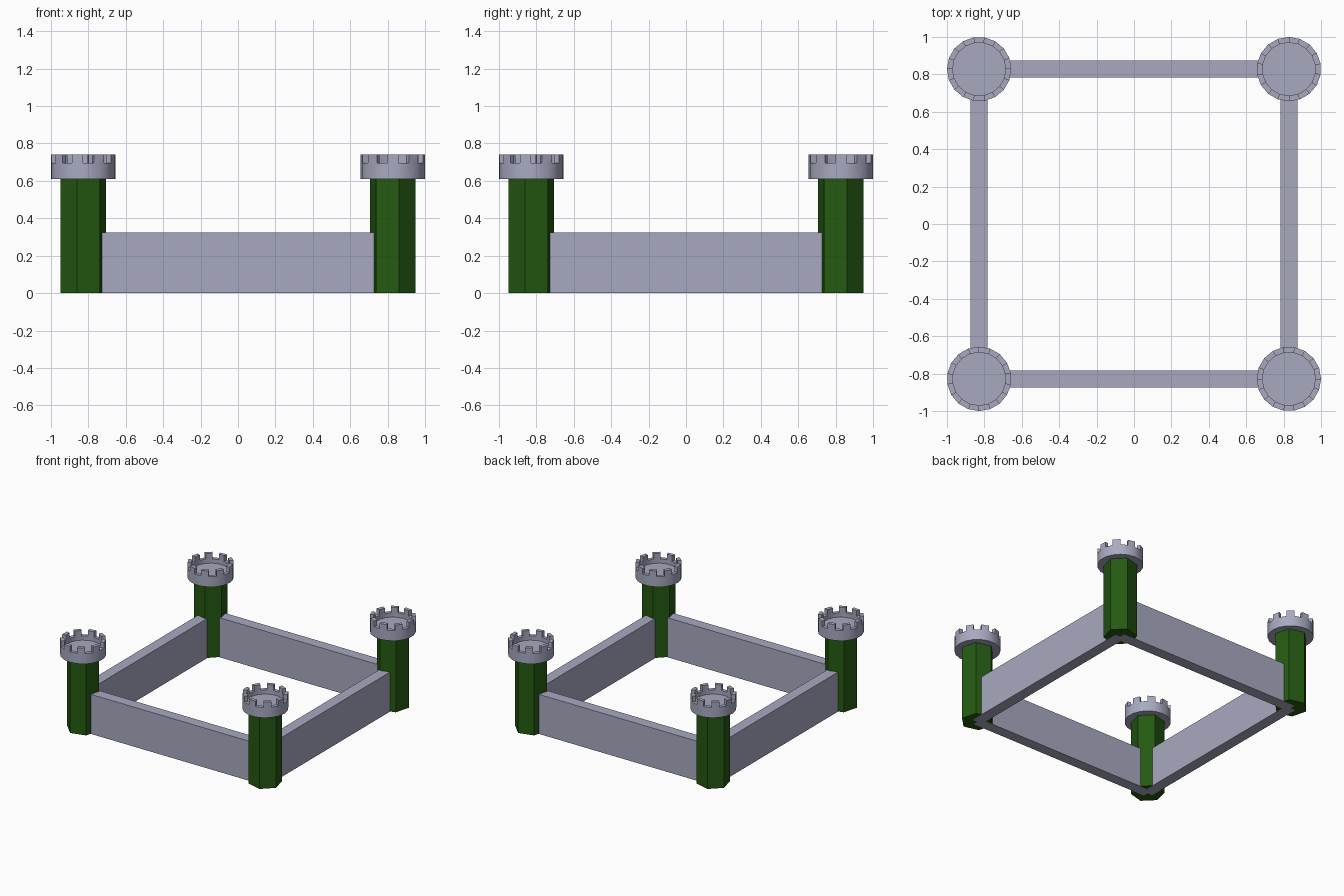
import bpy, bmesh, math

if "Cube" in bpy.data.objects:
    bpy.data.objects.remove(bpy.data.objects["Cube"])

C = 0.828          # tower centre offset
STEP = math.radians(20)


def material(name, rgb):
    m = bpy.data.materials.new(name)
    m.diffuse_color = (*rgb, 1)
    m.use_nodes = True
    m.node_tree.nodes["Principled BSDF"].inputs["Base Color"].default_value = m.diffuse_color
    return m


stone = material("grey_stone", (0.39, 0.40, 0.53))
green = material("dark_green", (0.018, 0.10, 0.006))


def add_object(name, bm, mat):
    bmesh.ops.recalc_face_normals(bm, faces=bm.faces)
    me = bpy.data.meshes.new(name)
    bm.to_mesh(me)
    bm.free()
    me.materials.append(mat)
    ob = bpy.data.objects.new(name, me)
    bpy.context.collection.objects.link(ob)
    return ob


def hex_tower():
    # six-sided shaft, flat side facing the outer corner
    bm = bmesh.new()
    rings = [[bm.verts.new((0.126 * math.cos(math.radians(15 + 60 * i)),
                            0.126 * math.sin(math.radians(15 + 60 * i)), z))
              for i in range(6)] for z in (0.001, 0.63)]
    for i in range(6):
        j = (i + 1) % 6
        bm.faces.new((rings[0][i], rings[0][j], rings[1][j], rings[1][i]))
    bm.faces.new(rings[0])
    bm.faces.new(rings[1])
    return add_object("tower_shaft", bm, green)


def crown():
    # hollow round parapet turned from a profile, alternate rim faces raised
    bm = bmesh.new()
    profile = [(0.172, 0.61), (0.172, 0.695), (0.142, 0.695), (0.142, 0.66)]
    start = -math.pi / 2
    rings = [[bm.verts.new((r * math.cos(start + STEP * i),
                            r * math.sin(start + STEP * i), z))
              for i in range(18)] for r, z in profile]
    merlons = []
    for k in range(3):
        for i in range(18):
            j = (i + 1) % 18
            f = bm.faces.new((rings[k][i], rings[k][j],
                              rings[k + 1][j], rings[k + 1][i]))
            if k == 1 and i % 2 == 1:
                merlons.append(f)
    bm.faces.new(rings[0])
    bm.faces.new(rings[3])
    bmesh.ops.recalc_face_normals(bm, faces=bm.faces)
    new = bmesh.ops.extrude_face_region(bm, geom=merlons)["geom"]
    bmesh.ops.delete(bm, geom=[f for f in merlons if f.is_valid],
                     context="FACES_ONLY")
    for v in new:
        if isinstance(v, bmesh.types.BMVert):
            v.co.z = 0.74
    ob = add_object("tower_crown", bm, stone)
    for p in ob.data.polygons:
        p.use_smooth = True
    ob.data.set_sharp_from_angle(angle=math.radians(30))
    return ob


def wall():
    # straight wall running between two tower centres
    bm = bmesh.new()
    bmesh.ops.create_cube(bm, size=1)
    for v in bm.verts:
        v.co.x *= 2 * C
        v.co.y = v.co.y * 0.09 - C
        v.co.z = (v.co.z + 0.5) * 0.325
    return add_object("wall", bm, stone)


# four corners, each a quarter turn of the front left one
for n, corner in enumerate(("front_left", "front_right", "back_right", "back_left")):
    turn = n * math.pi / 2
    a = turn - 3 * math.pi / 4
    for part in (hex_tower(), crown()):
        part.name = corner + "_" + part.name.split(".")[0]
        part.location = (C * math.sqrt(2) * math.cos(a),
                         C * math.sqrt(2) * math.sin(a), 0)
        part.rotation_euler.z = turn
    w = wall()
    w.name = ("front", "right", "back", "left")[n] + "_wall"
    w.rotation_euler.z = turn
